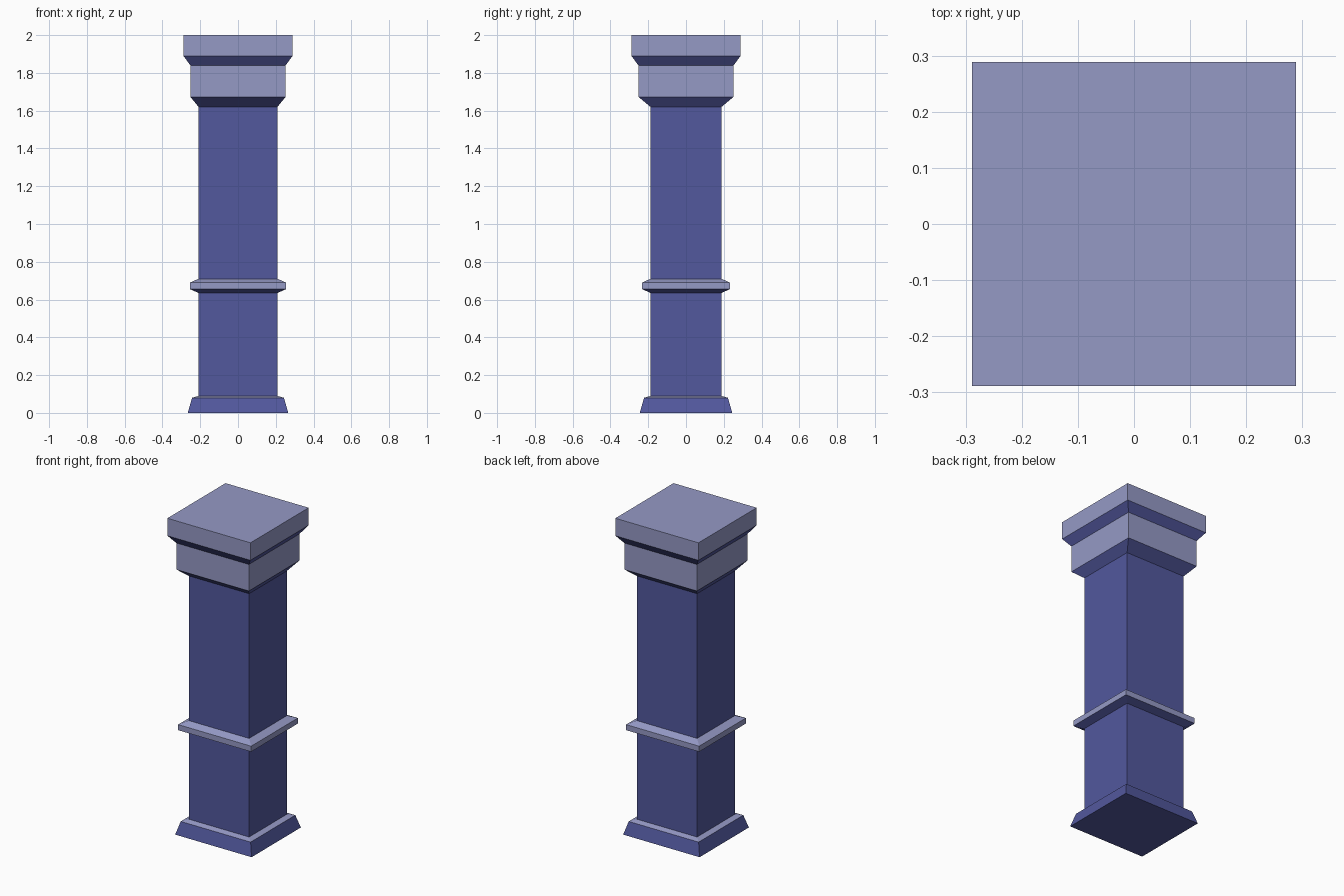
import bpy, bmesh

if "Cube" in bpy.data.objects:
    bpy.data.objects.remove(bpy.data.objects["Cube"])


def material(name, rgb):
    m = bpy.data.materials.new(name)
    m.diffuse_color = (*rgb, 1.0)
    m.use_nodes = True
    m.node_tree.nodes["Principled BSDF"].inputs["Base Color"].default_value = m.diffuse_color
    return m


BLUE = material("slate blue", (0.085, 0.098, 0.34))
LILAC = material("pale lilac", (0.30, 0.32, 0.56))


def stack(name, rings, lilac_bands=(), cap_top=False, cap_bottom=False):
    """Rectangular rings (half x, half y, z) joined upward; listed bands are lilac."""
    bm = bmesh.new()
    loops = [[bm.verts.new((sx * hx, sy * hy, z))
              for sx, sy in ((-1, -1), (1, -1), (1, 1), (-1, 1))]
             for hx, hy, z in rings]
    for i, (lo, hi) in enumerate(zip(loops, loops[1:])):
        for k in range(4):
            n = (k + 1) % 4
            f = bm.faces.new((lo[k], lo[n], hi[n], hi[k]))
            f.material_index = int(i in lilac_bands)
    if cap_top:
        bm.faces.new(loops[-1]).material_index = int(len(rings) - 2 in lilac_bands)
    if cap_bottom:
        bm.faces.new(loops[0][::-1])
    me = bpy.data.meshes.new(name)
    bm.to_mesh(me)
    bm.free()
    me.materials.append(BLUE)
    me.materials.append(LILAC)
    ob = bpy.data.objects.new(name, me)
    bpy.context.collection.objects.link(ob)
    return ob


SX, SY = 0.209, 0.188  # shaft half widths

# flared foot with a pale upper ledge
stack("base", [(0.266, 0.245, 0), (0.243, 0.222, 0.08), (SX, SY, 0.09)],
      lilac_bands=(1,), cap_bottom=True)

# plain square shaft
stack("shaft", [(SX, SY, 0.09), (SX, SY, 1.62)])

# moulding around the shaft
stack("band", [(SX, SY, 0.635), (0.254, 0.232, 0.655),
               (0.254, 0.232, 0.69), (SX, SY, 0.71)], lilac_bands=(1, 2))

# capital block on a blue flare
stack("capital", [(SX, SY, 1.62), (0.252, 0.252, 1.673), (0.252, 0.252, 1.84)],
      lilac_bands=(1,))

# top slab on a second blue flare
stack("top_slab", [(0.252, 0.252, 1.84), (0.289, 0.289, 1.89), (0.289, 0.289, 2.0)],
      lilac_bands=(1,), cap_top=True)
